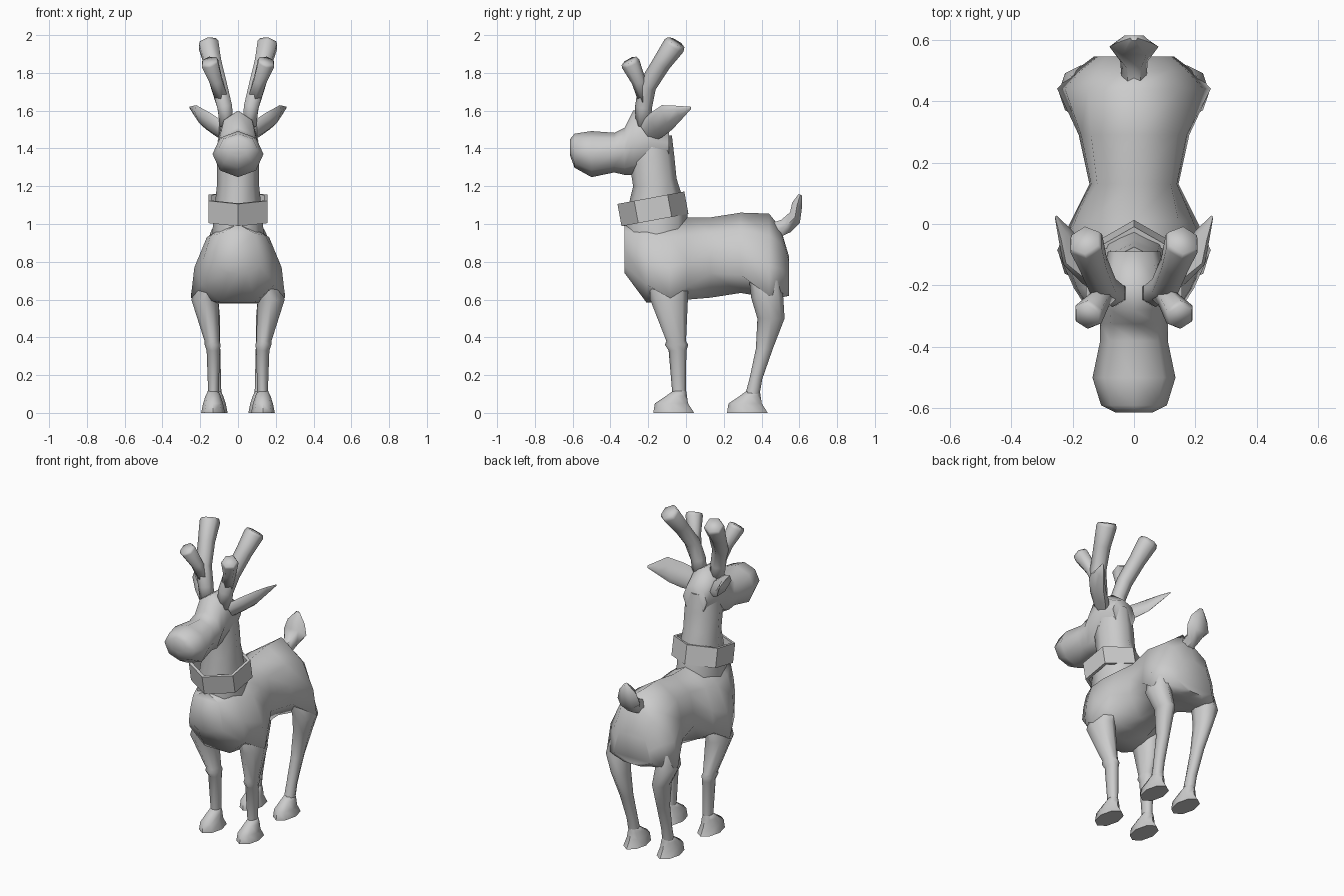
import bpy, bmesh, math
from mathutils import Vector as V


def ellipse(c, u, v, n=8, phase=0.0):
    c, u, v = V(c), V(u), V(v)
    return [c + u * math.cos(a) + v * math.sin(a)
            for a in (2 * math.pi * i / n + phase for i in range(n))]


def loft(name, rings, mirror=False, closed=False, smooth=60):
    bm = bmesh.new()
    vr = [[bm.verts.new(p) for p in r] for r in rings]
    n = len(vr[0])
    pairs = list(zip(vr, vr[1:])) + ([(vr[-1], vr[0])] if closed else [])
    for a, b in pairs:
        for i in range(n):
            j = (i + 1) % n
            bm.faces.new((a[i], a[j], b[j], b[i]))
    if not closed:
        bm.faces.new(vr[0])
        bm.faces.new(vr[-1])
    bmesh.ops.recalc_face_normals(bm, faces=bm.faces)
    me = bpy.data.meshes.new(name)
    bm.to_mesh(me)
    bm.free()
    ob = bpy.data.objects.new(name, me)
    bpy.context.collection.objects.link(ob)
    if mirror:
        ob.modifiers.new("mirror", 'MIRROR').use_mirror_merge = False
    if smooth:
        bpy.ops.object.select_all(action='DESELECT')
        ob.select_set(True)
        bpy.context.view_layer.objects.active = ob
        bpy.ops.object.shade_smooth_by_angle(angle=math.radians(smooth))
    return ob


def flat(x, y, z, rx, ry, n=8):
    return ellipse((x, y, z), (rx, 0, 0), (0, ry, 0), n)


def tube(name, pts, n=6):
    ps = [V(p[:3]) for p in pts]
    rings = []
    for i, p in enumerate(ps):
        d = (ps[min(i + 1, len(ps) - 1)] - ps[max(i - 1, 0)]).normalized()
        u = V((1, 0, 0)) - d * d.x
        u.normalize()
        rings.append(ellipse(p, u * pts[i][3], d.cross(u) * pts[i][3], n, math.pi / 6))
    return loft(name, rings, mirror=True, smooth=100)


# torso with shoulders and hips: y, top z, shoulder (x, z), widest (x, z), bottom z
torso = []
for y, top, xs, zs, xm, zm, bot in [
        (-0.325, 1.0, 0.09, 0.95, 0.12, 0.78, 0.74),
        (-0.21, 1.03, 0.145, 0.94, 0.195, 0.68, 0.585),
        (-0.085, 1.04, 0.165, 0.93, 0.25, 0.61, 0.58),
        (0.01, 1.035, 0.145, 0.94, 0.205, 0.67, 0.60),
        (0.13, 1.035, 0.12, 0.95, 0.145, 0.74, 0.61),
        (0.29, 1.06, 0.14, 0.97, 0.18, 0.73, 0.635),
        (0.44, 1.055, 0.15, 0.94, 0.25, 0.62, 0.61),
        (0.50, 0.98, 0.12, 0.90, 0.19, 0.63, 0.61),
        (0.545, 0.83, 0.09, 0.80, 0.13, 0.66, 0.62)]:
    flank = (xs * 0.4 + xm * 0.6 + 0.1 * (xm - 0.1), (zs + zm) / 2)
    half = [(xs, zs), flank, (xm, zm), (xm * 0.45, bot)]
    prof = [(0, top)] + half + [(0, bot)] + [(-x, z) for x, z in reversed(half)]
    torso.append([V((x, y, z)) for x, z in prof])
loft("torso", torso, smooth=75)

# neck
loft("neck", [ellipse((0, y, z), (rx, 0, 0), (0, ry, ry * 0.18)) for y, z, rx, ry in [
    (-0.155, 0.90, 0.14, 0.16), (-0.16, 1.03, 0.13, 0.168),
    (-0.165, 1.22, 0.11, 0.115), (-0.18, 1.34, 0.11, 0.118),
    (-0.185, 1.45, 0.09, 0.11)]])

# head and muzzle
loft("head", [ellipse((0, y, z), (w, 0, 0), (0, 0, h)) for y, z, w, h in [
    (-0.613, 1.405, 0.06, 0.045), (-0.59, 1.388, 0.107, 0.09),
    (-0.50, 1.37, 0.135, 0.122), (-0.38, 1.378, 0.11, 0.105),
    (-0.325, 1.385, 0.11, 0.125), (-0.28, 1.43, 0.105, 0.17),
    (-0.19, 1.44, 0.108, 0.16), (-0.09, 1.43, 0.085, 0.09)]])

# hexagonal collar, tilted forward
t = math.radians(10.5)
fore, up = V((0, math.cos(t), math.sin(t))), V((0, -math.sin(t), math.cos(t)))
mid = V((0, -0.175, 1.08))
loft("collar", [ellipse(mid + up * h, (r, 0, 0), fore * r, 6, math.pi / 2)
                for r, h in [(0.18, -0.06), (0.18, 0.06), (0.16, 0.06), (0.16, -0.06)]],
     closed=True, smooth=0)

# legs
loft("front_leg", [flat(*r) for r in [
    (0.15, -0.09, 0.70, 0.065, 0.10), (0.175, -0.09, 0.60, 0.072, 0.10),
    (0.137, -0.052, 0.38, 0.04, 0.052), (0.134, -0.05, 0.36, 0.042, 0.062),
    (0.131, -0.045, 0.33, 0.035, 0.047), (0.13, -0.037, 0.11, 0.028, 0.036)]], mirror=True)
loft("hind_leg", [flat(*r) for r in [
    (0.16, 0.42, 0.70, 0.06, 0.085), (0.175, 0.43, 0.61, 0.07, 0.085),
    (0.145, 0.45, 0.50, 0.05, 0.072), (0.13, 0.415, 0.34, 0.036, 0.045),
    (0.122, 0.37, 0.18, 0.032, 0.034), (0.12, 0.352, 0.10, 0.032, 0.038)]], mirror=True)
for name, x, y in [("front_hoof", 0.132, -0.065), ("hind_hoof", 0.118, 0.325)]:
    loft(name, [flat(x, y + 0.03, 0.115, 0.028, 0.036), flat(x, y + 0.015, 0.09, 0.04, 0.055),
                flat(x, y - 0.012, 0.05, 0.053, 0.088), flat(x, y, 0, 0.063, 0.108)], mirror=True)

# antlers
tube("antler", [(0.06, -0.225, 1.52, 0.042), (0.07, -0.225, 1.62, 0.045),
                (0.10, -0.205, 1.73, 0.048), (0.132, -0.13, 1.85, 0.05),
                (0.155, -0.063, 1.945, 0.06), (0.16, -0.053, 1.962, 0.052)])
tube("antler_branch", [(0.085, -0.215, 1.66, 0.04), (0.115, -0.25, 1.755, 0.038),
                       (0.148, -0.294, 1.85, 0.051), (0.152, -0.302, 1.864, 0.044)])

# ears
loft("ear", [ellipse(c, u, v, 6) for c, u, v in [
    ((0.075, -0.20, 1.49), (0.0, 0.035, -0.05), (0.03, -0.025, 0)),
    ((0.13, -0.155, 1.525), (-0.015, 0.035, -0.062), (0.035, -0.025, 0)),
    ((0.195, -0.10, 1.565), (-0.026, 0.028, -0.064), (0.026, -0.02, 0)),
    ((0.225, -0.035, 1.592), (-0.012, 0.016, -0.034), (0.016, -0.012, 0)),
    ((0.255, 0.025, 1.615), (-0.002, 0.002, -0.006), (0.002, -0.002, 0))]], mirror=True)

# tail
loft("tail", [ellipse(c, (w, 0, 0), v, 6) for c, w, v in [
    ((0, 0.47, 0.965), 0.04, (0, -0.02, 0.045)),
    ((0, 0.53, 0.99), 0.045, (0, -0.028, 0.038)),
    ((0, 0.577, 1.035), 0.08, (0, -0.03, 0.032)),
    ((0, 0.588, 1.10), 0.06, (0, -0.03, 0.015)),
    ((0, 0.605, 1.155), 0.012, (0, -0.01, 0.004))]])
